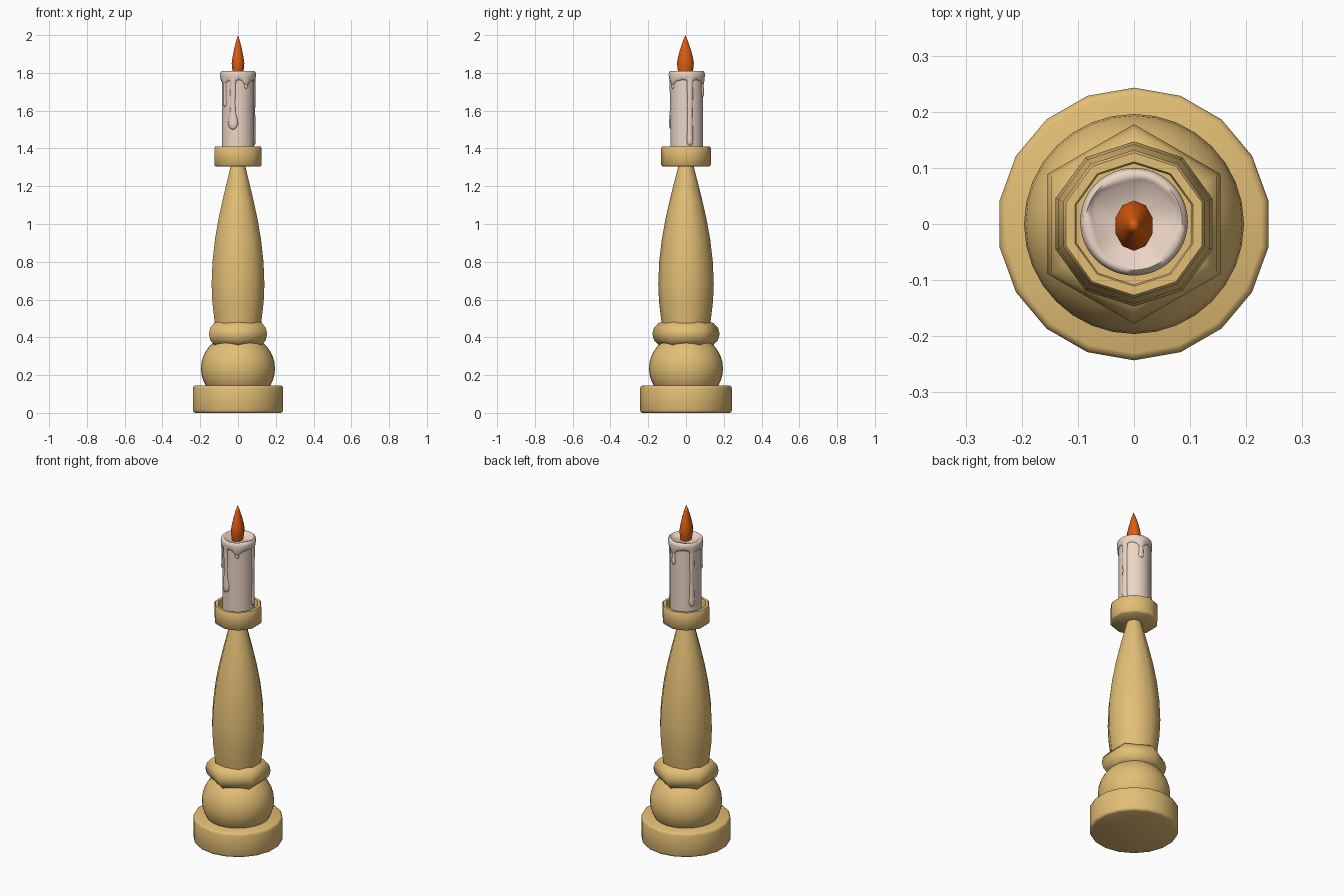
import bpy, bmesh
from math import sin, cos, pi, radians, exp
from mathutils import Vector

if "Cube" in bpy.data.objects:
    bpy.data.objects.remove(bpy.data.objects["Cube"])


def material(name, rgb):
    m = bpy.data.materials.new(name)
    m.diffuse_color = (*rgb, 1)
    m.use_nodes = True
    m.node_tree.nodes["Principled BSDF"].inputs["Base Color"].default_value = m.diffuse_color
    return m


GOLD = material("gold", (0.77, 0.52, 0.18))
WAX = material("wax", (0.84, 0.67, 0.57))
FLAME = material("flame", (0.72, 0.11, 0.005))


def finish(name, bm, mat, angle):
    bmesh.ops.remove_doubles(bm, verts=bm.verts, dist=0.0002)
    bmesh.ops.recalc_face_normals(bm, faces=bm.faces)
    me = bpy.data.meshes.new(name)
    bm.to_mesh(me)
    bm.free()
    me.materials.append(mat)
    ob = bpy.data.objects.new(name, me)
    bpy.context.collection.objects.link(ob)
    bpy.ops.object.select_all(action='DESELECT')
    bpy.context.view_layer.objects.active = ob
    ob.select_set(True)
    bpy.ops.object.shade_smooth_by_angle(angle=radians(angle))
    return ob


def skin(bm, rings, close=False):
    n = len(rings[0])
    pairs = list(zip(rings, rings[1:]))
    if close:
        pairs.append((rings[-1], rings[0]))
    for a, b in pairs:
        for i in range(n):
            j = (i + 1) % n
            bm.faces.new((a[i], a[j], b[j], b[i]))


def lathe(name, profile, n, mat, angle=45, close=False, sy=1, warp=None, cy=0):
    """Spin (radius, z) points round z; a vertex always lies on the +y axis."""
    bm = bmesh.new()
    rings = []
    for k, (r, z) in enumerate(profile):
        ring = []
        for i in range(n):
            a = pi / 2 + 2 * pi * i / n
            rr, zz = warp(k, r, z, a) if warp else (r, z)
            ring.append(bm.verts.new((rr * cos(a), rr * sin(a) * sy + cy, zz)))
        rings.append(ring)
    skin(bm, rings, close)
    return finish(name, bm, mat, angle)


# Turned holder: foot, bulb, six-sided ring, stem and cup
lathe("foot", [(0, 0), (0.23, 0), (0.239, 0.004), (0.243, 0.014), (0.243, 0.131),
               (0.239, 0.141), (0.23, 0.145), (0, 0.145)], 18, GOLD, 50)
bulb = [(0.196 * cos(radians(a)), 0.235 + 0.185 * sin(radians(a))) for a in range(-40, 91, 10)]
lathe("bulb", bulb, 32, GOLD)
ring = [(0.113 + 0.065 * cos(2 * pi * i / 12), 0.418 + 0.067 * sin(2 * pi * i / 12)) for i in range(12)]
lathe("collar_ring", ring, 6, GOLD, 80, close=True)
lathe("stem", [(0, 0.38), (0.115, 0.38), (0.13, 0.48), (0.143, 0.59), (0.147, 0.68), (0.142, 0.8),
               (0.128, 0.92), (0.108, 1.03), (0.085, 1.13), (0.06, 1.23), (0.037, 1.32), (0, 1.32)],
      10, GOLD, 50)
lathe("cup", [(0, 1.305), (0.124, 1.305), (0.132, 1.313), (0.132, 1.402), (0.127, 1.41),
              (0.111, 1.41), (0.108, 1.404), (0.108, 1.34), (0, 1.34)], 10, GOLD, 50)

# Candle body
CY = 0.004
lathe("candle", [(0, 1.335), (0.086, 1.335), (0.086, 1.79), (0, 1.79)], 32, WAX, cy=CY)

# Drips: angle, lower end, neck width, bulb width
DRIPS = [(-109, 1.50, 0.014, 0.028), (12, 1.415, 0.014, 0.018), (149, 1.43, 0.013, 0.019),
         (-60, 1.715, 0.010, 0.012), (75, 1.67, 0.012, 0.016), (215, 1.62, 0.011, 0.015)]


def melt(k, r, z, a):
    """Uneven lip: the lower edge sags into each drip, the inner edge wanders."""
    if k in (0, 1, 2):
        z += 0.006 * sin(3 * a + 1)
        for ang, *_ in DRIPS:
            d = (a - radians(ang) + pi) % (2 * pi) - pi
            z -= 0.025 * exp(-(d / 0.22) ** 2)
    elif k >= 6 and r > 0:
        r += 0.004 * sin(3 * a) + 0.003 * sin(5 * a + 1)
    return r, z


lathe("melted_rim", [(0.084, 1.762), (0.089, 1.763), (0.093, 1.772), (0.096, 1.79), (0.093, 1.804),
                     (0.086, 1.81), (0.077, 1.807), (0.070, 1.797), (0, 1.795)],
      48, WAX, 60, warp=melt, cy=CY)

# Flattened wax runs lying on the candle wall
for i, (ang, low, neck, bulge) in enumerate(DRIPS):
    bm = bmesh.new()
    top, a = 1.785, radians(ang)
    out, side = Vector((cos(a), sin(a), 0)), Vector((-sin(a), cos(a), 0))
    length = top - low
    stations = [(top, neck * 1.7), (top - 0.03, neck * 1.25), (low + length * 0.5, neck),
                (low + bulge * 3.2, neck * 1.15), (low + bulge * 2, bulge * 0.9),
                (low + bulge * 1.1, bulge), (low + bulge * 0.4, bulge * 0.75),
                (low + bulge * 0.1, bulge * 0.4), (low, 0)]
    stations.sort(key=lambda s: -s[0])
    rings = []
    for z, w in stations:
        c = out * 0.084 + Vector((0, CY, z))
        rings.append([bm.verts.new(c + side * w * cos(2 * pi * j / 12)
                                   + out * (min(w * 0.65, 0.012) * sin(2 * pi * j / 12)
                                            - 0.1 * w * cos(2 * pi * j / 12) ** 2))
                      for j in range(12)])
    skin(bm, rings)
    finish(f"wax_drip_{i + 1}", bm, WAX, 70)

# Flame
lathe("flame", [(0, 1.79), (0.027, 1.79), (0.032, 1.82), (0.035, 1.85), (0.031, 1.882),
                (0.022, 1.925), (0.011, 1.967), (0, 2.0)], 10, FLAME, 50, sy=1.28, cy=-0.003)
